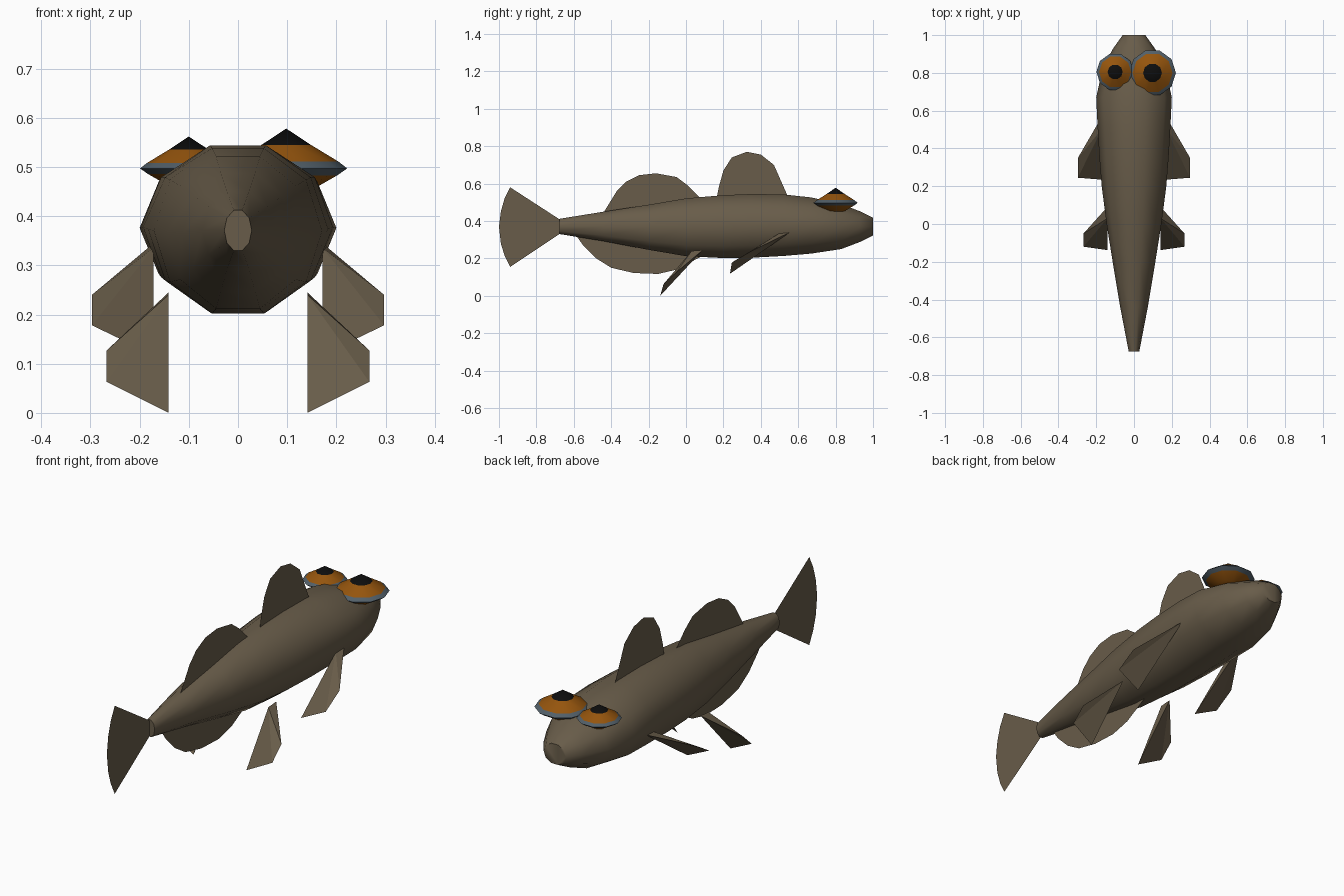
import bpy, bmesh, math

if "Cube" in bpy.data.objects:
    bpy.data.objects.remove(bpy.data.objects["Cube"])


def material(name, color):
    m = bpy.data.materials.new(name)
    m.diffuse_color = (*color, 1)
    m.use_nodes = True
    m.node_tree.nodes["Principled BSDF"].inputs["Base Color"].default_value = m.diffuse_color
    return m


BROWN = material("olive brown", (0.138, 0.107, 0.067))
ORANGE = material("orange", (0.30, 0.09, 0.004))
GREY = material("blue grey", (0.085, 0.115, 0.14))
BLACK = material("black", (0.004, 0.004, 0.004))


def build(name, verts, faces, mats, smooth=None):
    """Mesh object with consistent normals and optional smoothing angle."""
    me = bpy.data.meshes.new(name)
    me.from_pydata(verts, [], faces)
    for m in mats:
        me.materials.append(m)
    bm = bmesh.new()
    bm.from_mesh(me)
    bmesh.ops.recalc_face_normals(bm, faces=bm.faces)
    bm.to_mesh(me)
    bm.free()
    ob = bpy.data.objects.new(name, me)
    bpy.context.collection.objects.link(ob)
    if smooth:
        bpy.ops.object.select_all(action='DESELECT')
        ob.select_set(True)
        bpy.context.view_layer.objects.active = ob
        bpy.ops.object.shade_smooth_by_angle(angle=math.radians(smooth))
    return ob


def bridge(rings, n):
    """Quads joining consecutive rings of n vertices."""
    return [(r * n + i, r * n + (i + 1) % n, (r + 1) * n + (i + 1) % n, (r + 1) * n + i)
            for r in range(rings - 1) for i in range(n)]


# Body: ten-sided rings as (y, half width, bottom z, top z)
SECTIONS = [(-0.675, 0.028, 0.330, 0.412), (-0.44, 0.073, 0.292, 0.450),
            (-0.2, 0.113, 0.246, 0.487), (0.0, 0.145, 0.212, 0.521),
            (0.2, 0.171, 0.202, 0.538), (0.35, 0.183, 0.204, 0.544),
            (0.52, 0.193, 0.213, 0.542), (0.67, 0.200, 0.226, 0.526),
            (0.83, 0.165, 0.250, 0.490), (0.93, 0.110, 0.288, 0.452),
            (1.0, 0.060, 0.322, 0.418)]
N = 10
verts = []
for y, w, lo, hi in SECTIONS:
    h = (hi - lo) / 2 / math.sin(math.radians(72))
    for i in range(N):
        a = 2 * math.pi * i / N
        verts.append((w * math.cos(a), y, (lo + hi) / 2 + h * math.sin(a)))
last = (len(SECTIONS) - 1) * N
faces = bridge(len(SECTIONS), N) + [tuple(range(N)), tuple(range(last, last + N))]
build("body", verts, faces, [BROWN], 60)

# Flat fins on the centre line, outlined as (y, z)
FINS = {
    "front_dorsal_fin": [(0.16, 0.50), (0.175, 0.58), (0.2, 0.67), (0.245, 0.74), (0.325, 0.77),
                         (0.40, 0.755), (0.47, 0.70), (0.545, 0.53)],
    "rear_dorsal_fin": [(-0.45, 0.43), (-0.37, 0.56), (-0.32, 0.61), (-0.25, 0.645),
                        (-0.16, 0.655), (-0.05, 0.635), (0.01, 0.59), (0.08, 0.52)],
    "anal_fin": [(-0.60, 0.34), (-0.55, 0.27), (-0.48, 0.20), (-0.4, 0.15), (-0.28, 0.122),
                 (-0.15, 0.117), (-0.05, 0.14), (0.10, 0.22)],
    "tail_fin": [(-0.67, 0.405), (-0.94, 0.58), (-0.97, 0.52), (-0.99, 0.45), (-1.0, 0.37),
                 (-0.99, 0.28), (-0.97, 0.215), (-0.94, 0.155), (-0.67, 0.335)],
}
for name, outline in FINS.items():
    build(name, [(0, y, z) for y, z in outline], [tuple(range(len(outline)))], [BROWN])

# Paired fins: thin wedges with points front root, rear root, outer, outer tip, inner tip
WEDGE = [(1, 3, 4), (1, 2, 3), (0, 4, 3), (0, 3, 2), (0, 2, 1), (0, 1, 4)]
PAIRED = {
    "pectoral_fin": [(0.175, 0.56, 0.342), (0.172, 0.50, 0.335), (0.297, 0.35, 0.24),
                     (0.297, 0.245, 0.178), (0.172, 0.235, 0.118)],
    "pelvic_fin": [(0.141, 0.09, 0.245), (0.141, 0.03, 0.240), (0.267, -0.05, 0.127),
                   (0.267, -0.12, 0.063), (0.141, -0.138, 0.0)],
}
for name, pts in PAIRED.items():
    for side, s in (("right", 1), ("left", -1)):
        build(f"{side}_{name}", [(s * x, y, z) for x, y, z in pts], WEDGE, [BROWN])


# Eyes: flattened cones with black pupil, orange iris and grey rim
EYE_RINGS = [(0.050, 0.048), (0.106, 0.014), (0.124, 0.0), (0.104, -0.014), (0.055, -0.042)]


def eye(name, x, y, z, scale):
    n = 10
    vs = [(x + scale * r * math.cos(2 * math.pi * i / n),
           y + scale * r * math.sin(2 * math.pi * i / n), z + scale * h)
          for r, h in EYE_RINGS for i in range(n)]
    fs = bridge(len(EYE_RINGS), n)
    top, bottom = len(vs), len(vs) + 1
    vs += [(x, y, z + scale * 0.081), (x, y, z - scale * 0.055)]
    base = (len(EYE_RINGS) - 1) * n
    fs += [(i, (i + 1) % n, top) for i in range(n)]
    fs += [(base + i, base + (i + 1) % n, bottom) for i in range(n)]
    ob = build(name, vs, fs, [ORANGE, GREY, BLACK], 40)
    for p in ob.data.polygons:
        h = (p.center.z - z) / scale
        p.material_index = 2 if h > 0.05 else 1 if abs(h) < 0.012 else 0


eye("right_eye", 0.098, 0.80, 0.497, 1.0)
eye("left_eye", -0.1, 0.805, 0.497, 0.8)
